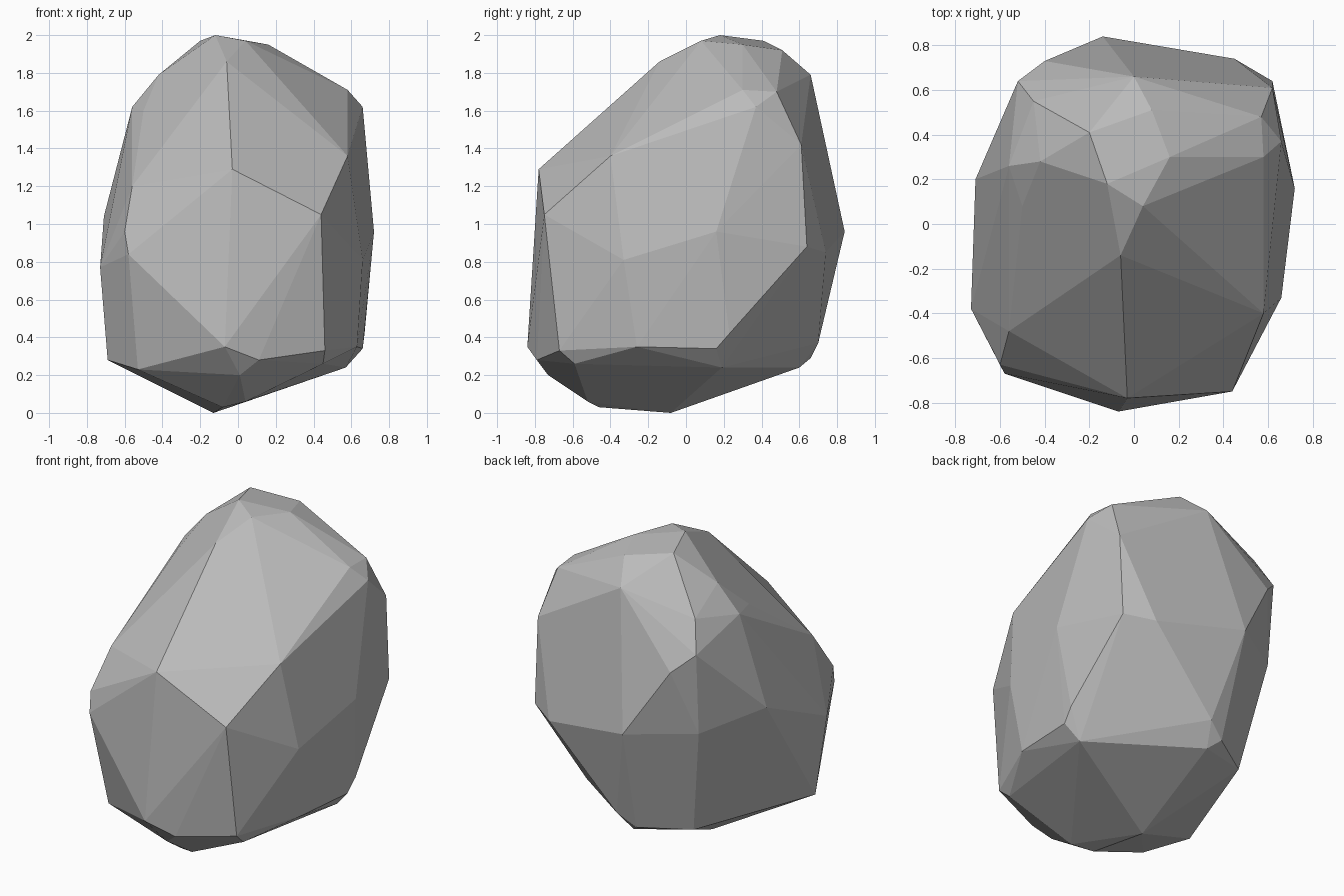
import bpy
import bmesh

# Remove the default cube only
default_cube = bpy.data.objects.get("Cube")
if default_cube is not None:
    bpy.data.objects.remove(default_cube, do_unlink=True)


def make_material(name, value):
    """Flat matte grey, shown in the viewport and in a render."""
    material = bpy.data.materials.new(name)
    material.use_nodes = True
    colour = (value, value, value, 1)
    material.diffuse_color = colour
    shader = material.node_tree.nodes["Principled BSDF"]
    shader.inputs["Base Color"].default_value = colour
    shader.inputs["Roughness"].default_value = 0.9
    return material


def chiselled_stone(name, bands, material):
    """Wrap a faceted convex skin around the corner bands of a stone."""
    bm = bmesh.new()
    for band in bands:
        for corner in band:
            bm.verts.new(corner)
    hull = bmesh.ops.convex_hull(bm, input=bm.verts[:], use_existing_faces=False)

    # Corners that ended up inside the skin are not needed
    inside = {item for item in hull["geom_interior"] + hull["geom_unused"]
              if isinstance(item, bmesh.types.BMVert)}
    bmesh.ops.delete(bm, geom=list(inside), context="VERTS")

    # Merge nearly level triangles into broad chiselled facets
    bmesh.ops.dissolve_limit(bm, angle_limit=0.02, verts=bm.verts[:], edges=bm.edges[:])
    bmesh.ops.recalc_face_normals(bm, faces=bm.faces[:])
    for face in bm.faces:
        face.smooth = False

    mesh = bpy.data.meshes.new(name)
    bm.to_mesh(mesh)
    bm.free()
    mesh.materials.append(material)
    stone = bpy.data.objects.new(name, mesh)
    bpy.context.scene.collection.objects.link(stone)
    return stone


# Crown: the small facets around the peak
crown = [
    (-.12, .18, 2), (.16, .3, 1.95), (-.2, .41, 1.97), (.04, .08, 1.97),
    (-.06, -.14, 1.86), (.08, .51, 1.92), (0, .66, 1.79), (-.42, .28, 1.79),
]

# Shoulder: where the sloping front and the steep sides begin
shoulder = [
    (-.5, .08, 1.6), (-.56, .26, 1.62), (-.45, .55, 1.67), (-.52, .64, 1.49),
    (-.4, .73, 1.38), (.58, .3, 1.71), (.66, .37, 1.62), (.57, .48, 1.7),
    (.62, .61, 1.42), (.58, -.4, 1.36), (-.03, -.78, 1.29), (-.56, -.48, 1.2),
]

# Waist: the widest corners
waist = [
    (.44, -.75, 1.05), (.66, -.33, .81), (.72, .16, .96), (.62, .64, .88),
    (.45, .74, .85), (-.14, .84, .96), (-.51, .6, .97), (-.71, .2, 1.04),
    (-.73, -.38, .77), (-.6, -.63, .96), (-.58, -.67, .84),
]

# Skirt: the lower rim before the stone turns under
skirt = [
    (-.07, -.84, .35), (.11, -.79, .28), (.46, -.67, .33), (.63, -.26, .35),
    (.66, .16, .34), (.67, .23, .42), (0, .7, .37), (-.11, .66, .29),
    (-.39, .48, .28), (-.66, -.36, .35), (-.69, -.32, .28),
]

# Foot: the undercut base
foot = [
    (.45, -.59, .26), (.57, .19, .24), (-.05, .6, .24), (-.53, -.55, .23),
    (.01, -.73, .2), (.04, -.52, .06), (-.08, -.46, .03), (-.13, -.08, 0),
]

stone_grey = make_material("stone grey", 0.5)
chiselled_stone("boulder", (crown, shoulder, waist, skirt, foot), stone_grey)
